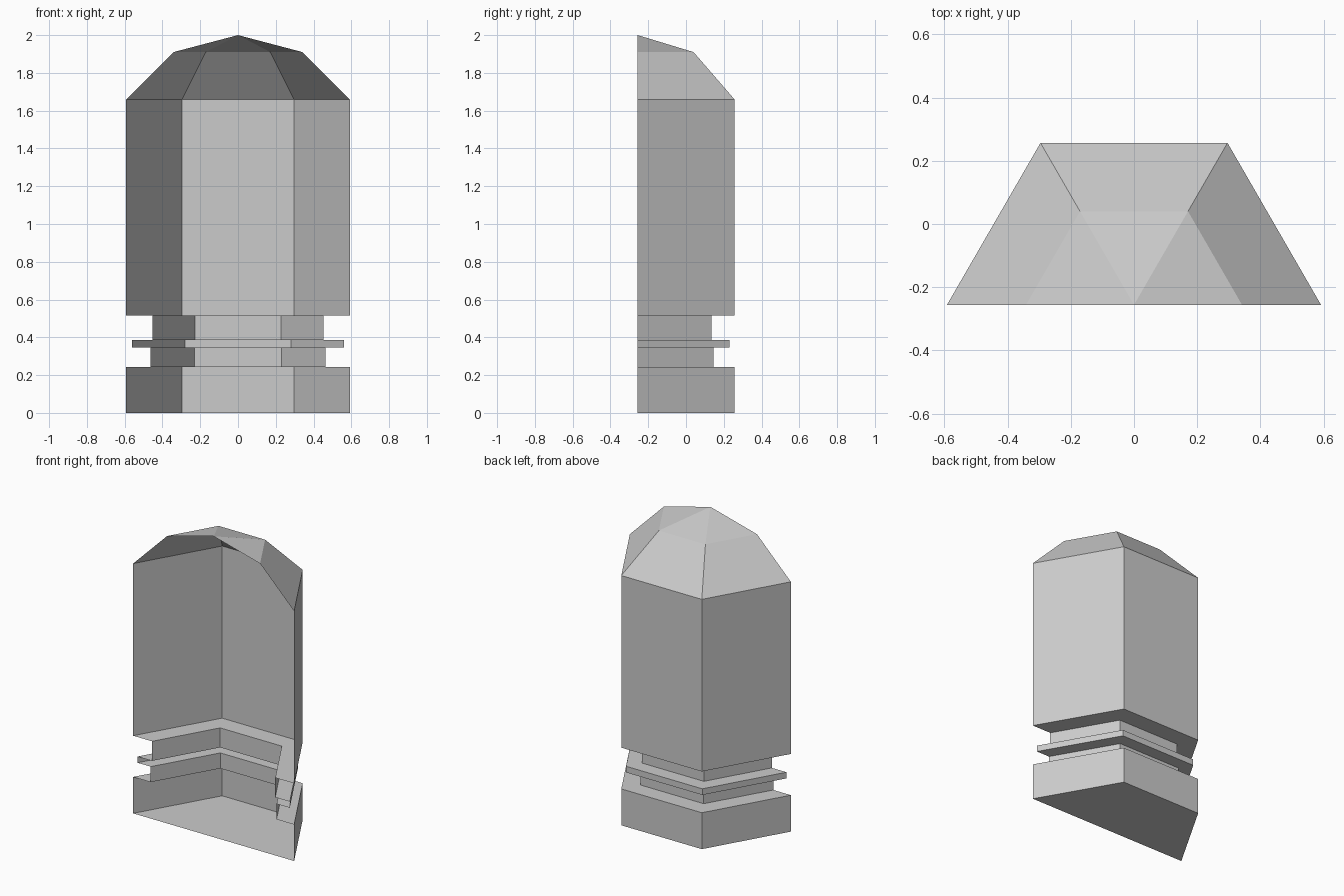
import bpy, bmesh
from math import cos, sin, pi

if "Cube" in bpy.data.objects:
    bpy.data.objects.remove(bpy.data.objects["Cube"])

# Half profile (radius, height) from the floor rim up to the tip
PROFILE = [(0.592, 0), (0.592, 0.242), (0.463, 0.242), (0.463, 0.345),
           (0.56, 0.345), (0.56, 0.386), (0.453, 0.386), (0.453, 0.516),
           (0.592, 0.516), (0.592, 1.66), (0.342, 1.91)]
AXIS_Y = -0.256   # the open front lies on the axis plane
SIDES = 3         # half of a hexagon

bm = bmesh.new()
rings = [[bm.verts.new((r * cos(pi * i / SIDES), AXIS_Y + r * sin(pi * i / SIDES), z))
          for i in range(SIDES + 1)] for r, z in PROFILE]

# Walls and grooves
for low, high in zip(rings, rings[1:]):
    for i in range(SIDES):
        bm.faces.new((low[i], low[i + 1], high[i + 1], high[i]))

# Pointed top
tip = bm.verts.new((0, AXIS_Y, 2))
for i in range(SIDES):
    bm.faces.new((rings[-1][i], rings[-1][i + 1], tip))

# Floor
bm.faces.new(rings[0][::-1])

mesh = bpy.data.meshes.new("half_shell_casing")
bm.to_mesh(mesh)
bm.free()
casing = bpy.data.objects.new("half_shell_casing", mesh)
bpy.context.collection.objects.link(casing)
